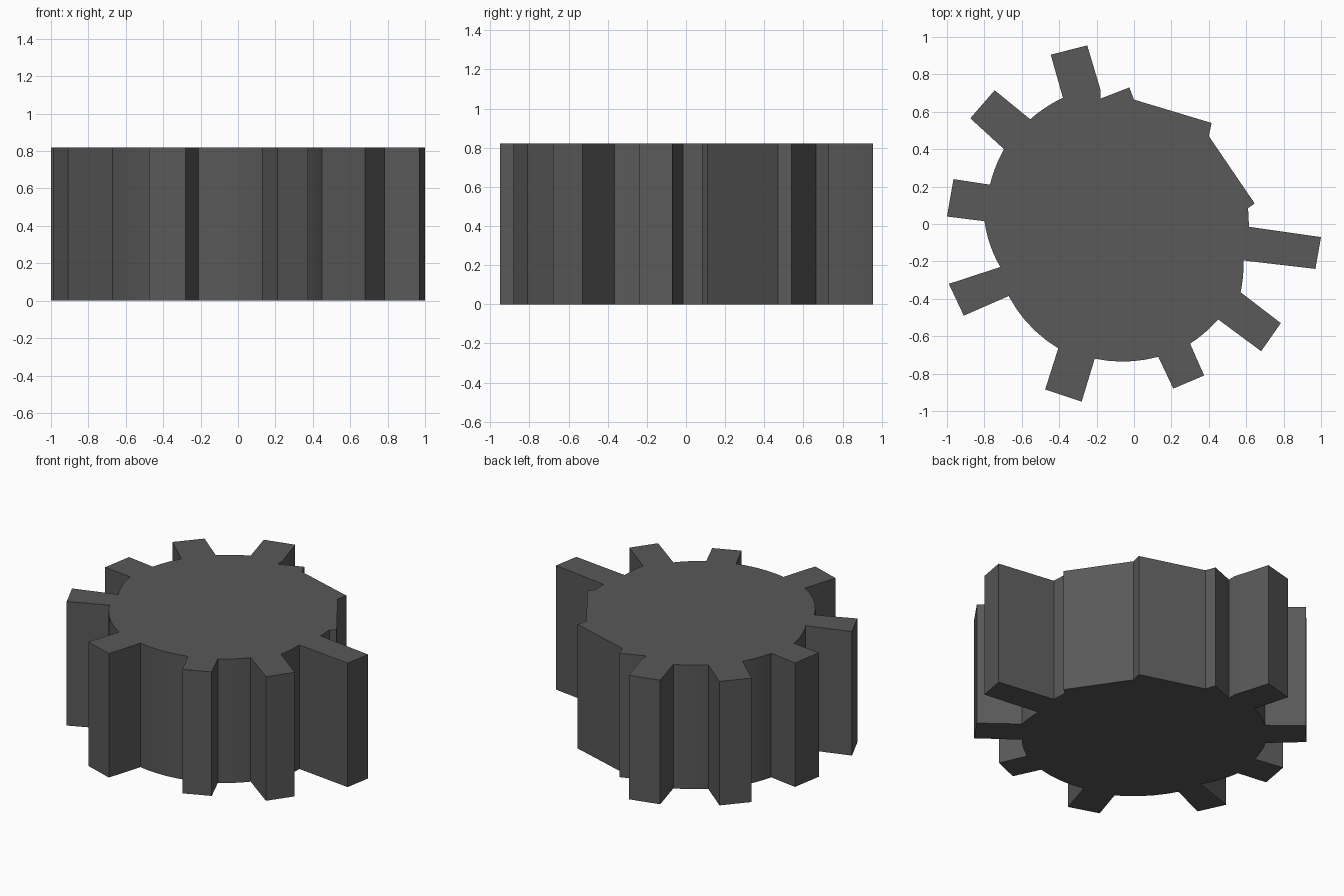
import bpy, bmesh, math
from mathutils import Vector

if "Cube" in bpy.data.objects:
    bpy.data.objects.remove(bpy.data.objects["Cube"])

HEIGHT = 0.82
CENTRE = Vector((-0.08, -0.01))

# Teeth, clockwise from the right: root, tip, tip, root
TEETH = [
    [(0.615, -0.015), (1.0, -0.07), (0.97, -0.24), (0.585, -0.195)],
    [(0.57, -0.365), (0.785, -0.53), (0.68, -0.68), (0.45, -0.51)],
    [(0.30, -0.64), (0.375, -0.81), (0.21, -0.88), (0.13, -0.71)],
    [(-0.21, -0.72), (-0.28, -0.95), (-0.475, -0.885), (-0.405, -0.665)],
    [(-0.67, -0.385), (-0.91, -0.49), (-0.99, -0.32), (-0.715, -0.23)],
    [(-0.80, 0.015), (-1.0, 0.04), (-0.965, 0.24), (-0.77, 0.21)],
    [(-0.695, 0.40), (-0.875, 0.565), (-0.745, 0.715), (-0.555, 0.56)],
    [(-0.38, 0.675), (-0.445, 0.905), (-0.25, 0.955), (-0.18, 0.72)],
]
# Rim where teeth are missing: stepped stubs joined by straight facets
BROKEN_RIM = [(-0.18, 0.67), (-0.025, 0.73), (0.0, 0.665), (0.415, 0.54),
              (0.40, 0.47), (0.645, 0.11), (0.61, 0.085)]


def valley(a, b, steps=5):
    """Points on the clockwise arc between two tooth roots."""
    va, vb = Vector(a) - CENTRE, Vector(b) - CENTRE
    start, end = math.atan2(va.y, va.x), math.atan2(vb.y, vb.x)
    if end > start:
        end -= 2 * math.pi
    pts = []
    for i in range(1, steps):
        t = i / steps
        ang = start + (end - start) * t
        r = va.length + (vb.length - va.length) * t
        pts.append((CENTRE.x + r * math.cos(ang), CENTRE.y + r * math.sin(ang)))
    return pts


# Full gear outline
outline = []
for i, tooth in enumerate(TEETH):
    outline += tooth
    if i < len(TEETH) - 1:
        outline += valley(tooth[-1], TEETH[i + 1][0])
outline += BROKEN_RIM
outline.reverse()

# Extrude the outline into a solid gear
bm = bmesh.new()
base = bm.faces.new([bm.verts.new((x, y, 0)) for x, y in outline])
ext = bmesh.ops.extrude_face_region(bm, geom=[base], use_keep_orig=True)
top = [v for v in ext["geom"] if isinstance(v, bmesh.types.BMVert)]
bmesh.ops.translate(bm, verts=top, vec=(0, 0, HEIGHT))
bmesh.ops.recalc_face_normals(bm, faces=bm.faces[:])
mesh = bpy.data.meshes.new("broken_gear")
bm.to_mesh(mesh)
bm.free()
gear = bpy.data.objects.new("broken_gear", mesh)
bpy.context.collection.objects.link(gear)

# Dark iron colour
iron = bpy.data.materials.new("dark_iron")
iron.diffuse_color = (0.1, 0.1, 0.1, 1)
iron.use_nodes = True
iron.node_tree.nodes["Principled BSDF"].inputs["Base Color"].default_value = iron.diffuse_color
mesh.materials.append(iron)

# Soft valleys, crisp teeth
bpy.context.view_layer.objects.active = gear
gear.select_set(True)
bpy.ops.object.shade_smooth_by_angle(angle=math.radians(30))
